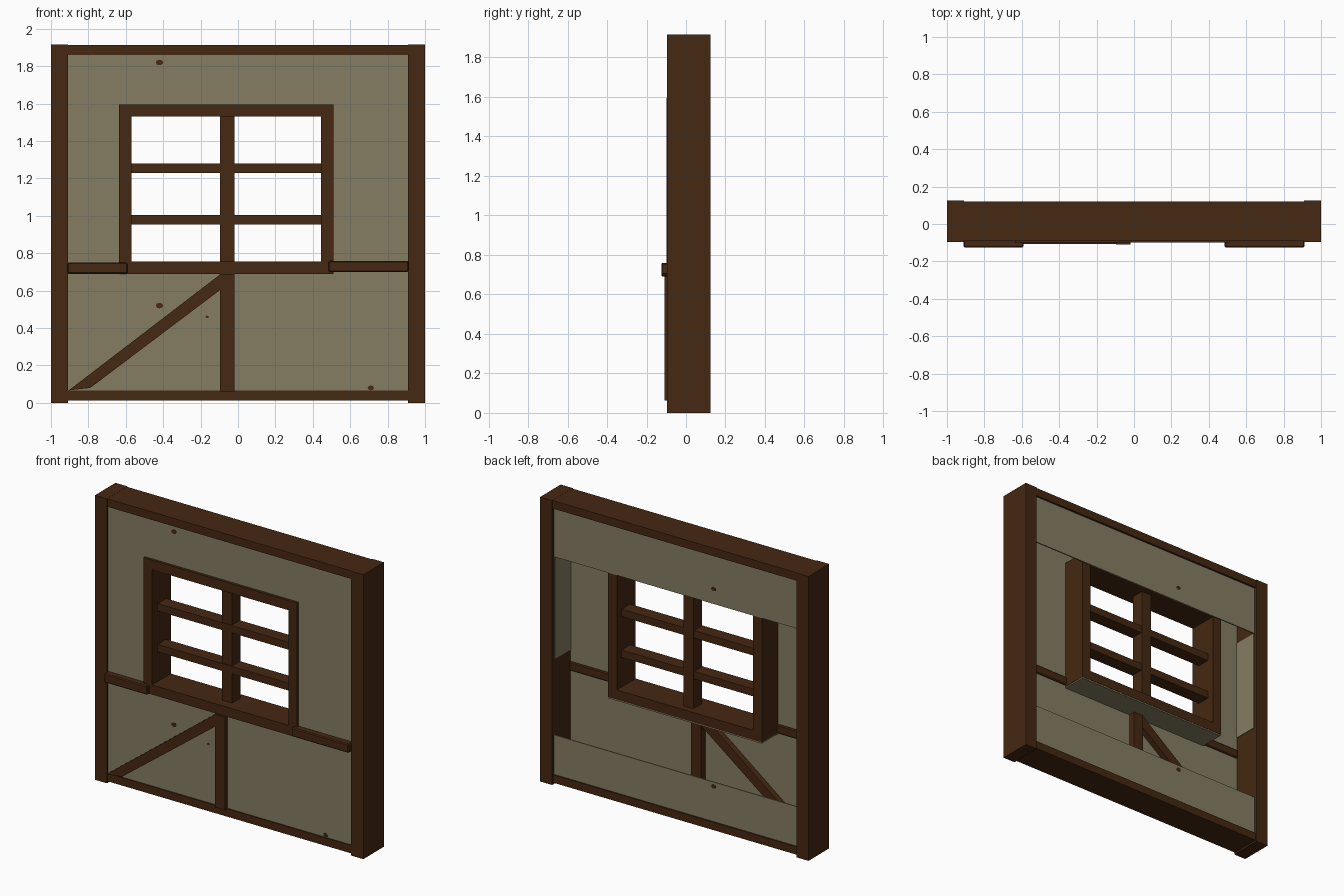
import bpy, bmesh, math

if "Cube" in bpy.data.objects:
    bpy.data.objects.remove(bpy.data.objects["Cube"])


def material(name, col):
    m = bpy.data.materials.new(name)
    m.diffuse_color = (*col, 1)
    m.use_nodes = True
    m.node_tree.nodes["Principled BSDF"].inputs["Base Color"].default_value = m.diffuse_color
    return m


WOOD = material("dark brown timber", (0.060, 0.021, 0.006))
PLASTER = material("grey beige plaster", (0.235, 0.205, 0.125))


def prism(name, pts, y0, y1, mat, bevel=0):
    """Extrude an x-z outline from y0 to y1."""
    bm = bmesh.new()
    f = bm.faces.new([bm.verts.new((x, y0, z)) for x, z in pts])
    ext = bmesh.ops.extrude_face_region(bm, geom=[f])
    for v in ext["geom"]:
        if isinstance(v, bmesh.types.BMVert):
            v.co.y = y1
    bmesh.ops.recalc_face_normals(bm, faces=bm.faces)
    me = bpy.data.meshes.new(name)
    bm.to_mesh(me)
    bm.free()
    me.materials.append(mat)
    ob = bpy.data.objects.new(name, me)
    bpy.context.collection.objects.link(ob)
    if bevel:
        b = ob.modifiers.new("Bevel", "BEVEL")
        b.width = bevel
        b.segments = 1
    return ob


def box(name, x0, x1, y0, y1, z0, z1, mat=WOOD, bevel=0):
    return prism(name, [(x0, z0), (x1, z0), (x1, z1), (x0, z1)], y0, y1, mat, bevel)


# Outer timber frame
box("left_post", -1, -0.91, -0.095, 0.125, 0, 1.915)
box("right_post", 0.91, 1, -0.095, 0.125, 0, 1.915)
box("top_beam", -0.912, 0.912, -0.09, 0.12, 1.86, 1.914)
box("bottom_beam", -0.912, 0.912, -0.09, 0.115, 0.012, 0.065)

# Front plaster around the window opening
FRONT = (-0.082, -0.07)
box("front_plaster_top", -0.912, 0.912, *FRONT, 1.56, 1.865, PLASTER)
box("front_plaster_bottom", -0.912, 0.912, *FRONT, 0.06, 0.72, PLASTER)
box("front_plaster_left", -0.912, -0.60, *FRONT, 0.72, 1.56, PLASTER)
box("front_plaster_right", 0.48, 0.912, *FRONT, 0.72, 1.56, PLASTER)

# Back plaster sheets, with an open band between them
box("back_plaster_top", -0.912, 0.912, 0.098, 0.106, 1.53, 1.865, PLASTER)
box("back_plaster_bottom", -0.912, 0.912, 0.098, 0.106, 0.06, 0.33, PLASTER)

# Plaster lining on the upper inner sides of the posts
for name, s in (("left_lining", -1), ("right_lining", 1)):
    a, b = sorted((s * 0.906, s * 0.911))
    box(name, a, b, -0.07, 0.10, 0.84, 1.53, PLASTER)

# Window frame
box("window_left_jamb", -0.635, -0.57, -0.10, 0.10, 0.69, 1.595)
box("window_right_jamb", 0.445, 0.51, -0.10, 0.10, 0.69, 1.595)
box("window_head", -0.572, 0.447, -0.10, 0.097, 1.53, 1.595)
box("window_sill", -0.572, 0.447, -0.10, 0.10, 0.69, 0.755)
box("sill_underside", -0.633, 0.508, -0.088, 0.098, 0.681, 0.69, PLASTER)

# Window bars
box("window_mullion", -0.095, -0.02, -0.035, 0.055, 0.75, 1.54)
for z in (0.98, 1.255):
    box("window_bar", -0.575, 0.45, -0.04, 0.05, z - 0.025, z + 0.025)

# Side rails at sill height
box("left_rail", -0.911, -0.59, -0.125, -0.06, 0.69, 0.75, WOOD, 0.006)
box("right_rail", 0.485, 0.911, -0.125, -0.06, 0.70, 0.76, WOOD, 0.006)

# Lower stud and diagonal brace
box("lower_stud", -0.095, -0.02, -0.11, -0.022, 0.062, 0.69)
prism("diagonal_brace", [(-0.905, 0.067), (-0.79, 0.08), (-0.094, 0.605),
                         (-0.094, 0.688)], -0.107, -0.03, WOOD)


# Small dark chips in the plaster
def chip(x, z, r, y):
    pts = [(x + r * math.cos(k * math.pi / 4), z + 0.75 * r * math.sin(k * math.pi / 4))
           for k in range(8)]
    prism("plaster_chip", pts, y - 0.001, y + 0.001, WOOD)


for x, z, r in ((-0.42, 1.82, 0.02), (-0.42, 0.52, 0.02), (0.71, 0.08, 0.017),
                (-0.165, 0.46, 0.009)):
    chip(x, z, r, -0.0825)
for x, z in ((-0.28, 1.63), (-0.28, 0.30)):
    chip(x, z, 0.018, 0.1065)
